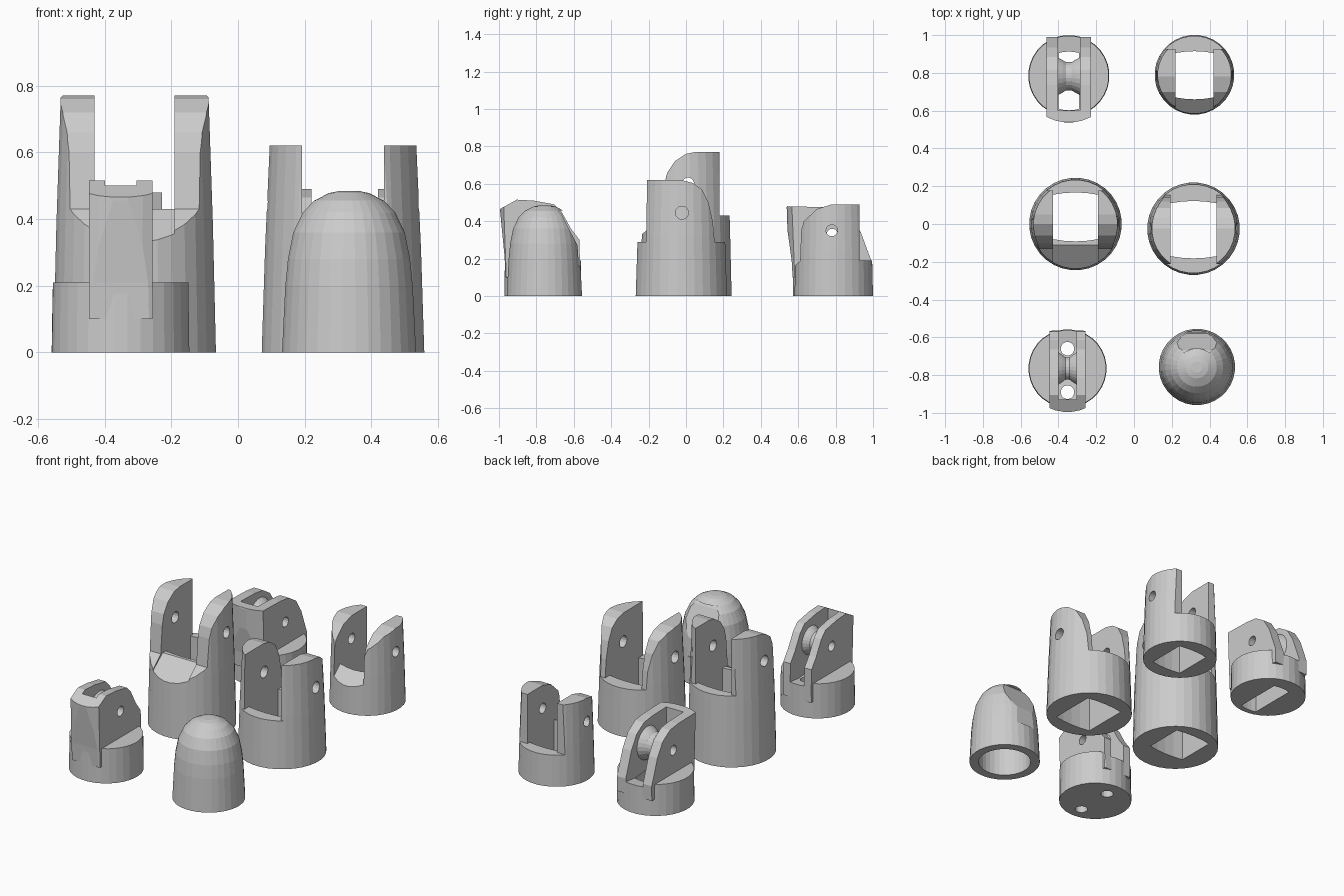
import bpy, bmesh, math
from mathutils import Matrix, Vector

if "Cube" in bpy.data.objects:
    bpy.data.objects.remove(bpy.data.objects["Cube"])


def make(name, bm):
    bmesh.ops.recalc_face_normals(bm, faces=bm.faces)
    me = bpy.data.meshes.new(name)
    bm.to_mesh(me)
    bm.free()
    ob = bpy.data.objects.new(name, me)
    bpy.context.collection.objects.link(ob)
    return ob


def prism(name, pts, a, b, axis, c):
    """Extrude a (y,z) profile along x, or an (x,y) profile along z; c = centre."""
    bm = bmesh.new()
    put = (lambda p, t: (t + c[0], p[0] + c[1], p[1])) if axis == 'X' else \
          (lambda p, t: (p[0] + c[0], p[1] + c[1], t))
    lo = [bm.verts.new(put(p, a)) for p in pts]
    hi = [bm.verts.new(put(p, b)) for p in pts]
    bm.faces.new(lo)
    bm.faces.new(hi)
    n = len(pts)
    for i in range(n):
        j = (i + 1) % n
        bm.faces.new((lo[i], lo[j], hi[j], hi[i]))
    return make(name, bm)


def lathe(name, prof, c, z=0.0, axis='Z', n=32):
    """Spin an (r,h) profile into a closed solid around the z or x axis."""
    bm = bmesh.new()
    rings = []
    for r, h in prof:
        ring = []
        for i in range(n):
            t = 2 * math.pi * (i + .5) / n
            u, v = r * math.cos(t), r * math.sin(t)
            p = (u, v, h + z) if axis == 'Z' else (h, u, v + z)
            ring.append(bm.verts.new((p[0] + c[0], p[1] + c[1], p[2])))
        rings.append(ring)
    for a, b in zip(rings, rings[1:]):
        for i in range(n):
            j = (i + 1) % n
            bm.faces.new((a[i], a[j], b[j], b[i]))
    bm.faces.new(rings[0])
    bm.faces.new(rings[-1])
    return make(name, bm)


def boolean(ob, cutter, op='DIFFERENCE'):
    m = ob.modifiers.new("cut", 'BOOLEAN')
    m.operation, m.object, m.solver = op, cutter, 'EXACT'
    bpy.context.view_layer.objects.active = ob
    bpy.ops.object.modifier_apply(modifier=m.name)
    bpy.data.objects.remove(cutter)


def window(x, y0, y1, bow):
    """Rectangular opening with bowed ends."""
    return [(-x, y0), (-x / 2, y0 - bow * .75), (0, y0 - bow), (x / 2, y0 - bow * .75), (x, y0),
            (x, y1), (x / 2, y1 + bow * .75), (0, y1 + bow), (-x / 2, y1 + bow * .75), (-x, y1)]


def fork(name, c, r0, r1, h, side, mid, gap, hole, opening, hole_r):
    """Tapered sleeve with two arms: side = arm outline, mid = removed between arms."""
    ob = lathe(name, [(r0, 0), (r0 - (r0 - r1) * .4, h * .5), (r1, h + .02)], c)
    boolean(ob, prism("outline", side, -.4, .4, 'X', c), 'INTERSECT')
    boolean(ob, prism("gap", mid, -gap, gap, 'X', c))
    boolean(ob, prism("opening", opening, -.1, 1, 'Z', c))
    boolean(ob, lathe("pin_hole", [(hole_r, -.4), (hole_r, .4)], (c[0], c[1] + hole[0]),
                      hole[1], 'X', 16))
    return ob


# Large fork: rounded arms, front wall chamfered
fork("large_fork", (-.31, 0), .245, .222, .77,
     [(-.3, -.1), (-.3, .28), (-.13, .43), (-.115, .6), (-.1, .66), (-.06, .72), (0, .76),
      (.05, .77), (.178, .77), (.178, .43), (.3, .43), (.3, -.1)],
     [(-.3, .28), (-.11, .43), (.3, .43), (.3, 1), (-.3, 1)],
     .12, (.01, .6), window(.12, -.08, .155, .012), .033)

# Medium fork: flat low walls, arms rounded at the back
fork("medium_fork", (.315, -.025), .245, .22, .62,
     [(-.3, -.1), (-.3, .29), (-.188, .29), (-.183, .62), (0, .62), (.06, .605), (.11, .57),
      (.145, .5), (.168, .4), (.178, .29), (.3, .29), (.3, -.1)],
     [(-.3, .29), (.3, .29), (.3, 1), (-.3, 1)],
     .123, (.003, .445), window(.123, -.145, .135, .012), .035)

# Small fork: sloping front, low back wall
fork("small_fork", (.32, .79), .211, .195, .49,
     [(-.3, -.1), (-.3, .1), (-.22, .16), (-.19, .3), (-.16, .4), (-.09, .465), (-.01, .49),
      (.137, .49), (.137, .19), (.3, .19), (.3, -.1)],
     [(-.3, .08), (-.12, .24), (-.04, .19), (.3, .19), (.3, 1), (-.3, 1)],
     .1, (-.01, .35), window(.1, -.12, .115, .01), .031)


def tongue(name, c, r, base_h, half, slot, side, slot_front, hole, pulley_r, flare):
    """Round foot with a slotted tongue that holds a grooved pulley."""
    ob = lathe(name, [(r, 0), (r - .003, base_h)], c)
    blade = prism("blade", side, -half, half, 'X', c)
    boolean(blade, lathe("round", [(flare - .02, 0), (flare, .6)], c), 'INTERSECT')
    boolean(ob, blade, 'UNION')
    boolean(ob, prism("slot", [(slot_front, base_h), (.11, base_h - .03), (.3, base_h - .01),
                               (.3, .8), (slot_front, .8)], -slot, slot, 'X', c))
    boolean(ob, lathe("pin_hole", [(.03, -.3), (.03, .3)], (c[0], c[1] + hole[0]),
                      hole[1], 'X', 16))
    p, s = pulley_r, slot
    wheel = lathe(name + "_pulley", [(p, -s), (p - .012, -s * .6), (p - .025, -s * .25),
                                     (p - .025, s * .25), (p - .012, s * .6), (p, s)],
                  (c[0], c[1] + hole[0]), hole[1], 'X', 24)
    boolean(wheel, lathe("axle_hole", [(.03, -.3), (.03, .3)], (c[0], c[1] + hole[0]),
                         hole[1], 'X', 16))
    return ob


# Rear tongue, with a rectangular opening in its foot
rear = tongue("rear_tongue", (-.345, .785), .215, .19, .117, .058,
              [(-.215, .1), (-.22, .19), (-.255, .44), (-.245, .48), (-.05, .475), (.03, .465),
               (.1, .42), (.15, .34), (.205, .19), (.205, .1)],
              -.185, (-.003, .33), .1, .252)
boolean(rear, prism("foot_opening", window(.055, -.175, .12, .008), -.1, .3, 'Z', (-.345, .785)))

# Front tongue, with two round cord holes in its foot
front = tongue("front_tongue", (-.352, -.765), .207, .21, .095, .047,
               [(-.2, .1), (-.205, .21), (-.23, .465), (-.14, .515), (-.05, .51), (.06, .49),
                (.1, .45), (.15, .36), (.195, .3), (.2, .1)],
               -.165, (0, .37), .085, .235)
for y in (-.125, .105):
    boolean(front, lathe("cord_hole", [(.036, -.1), (.036, .3)], (-.352, -.765 + y), n=16))

# Fingertip: hollow dome with a shallow nail flat at the back
tip_c = (.333, -.757)
tip = lathe("fingertip_dome", [(.202, 0), (.197, .1), (.192, .2), (.184, .28), (.168, .36),
                               (.139, .42), (.105, .455), (.06, .478), (.03, .484)], tip_c)
boolean(tip, lathe("hollow", [(.15, -.1), (.148, .2), (.13, .3), (.09, .37), (.03, .4)], tip_c))
boolean(tip, prism("nail_flat", [(.075, .458), (.09, .44), (.177, .27), (.184, .16), (.3, .16),
                                 (.3, .458)], -.11, .11, 'X', tip_c))
